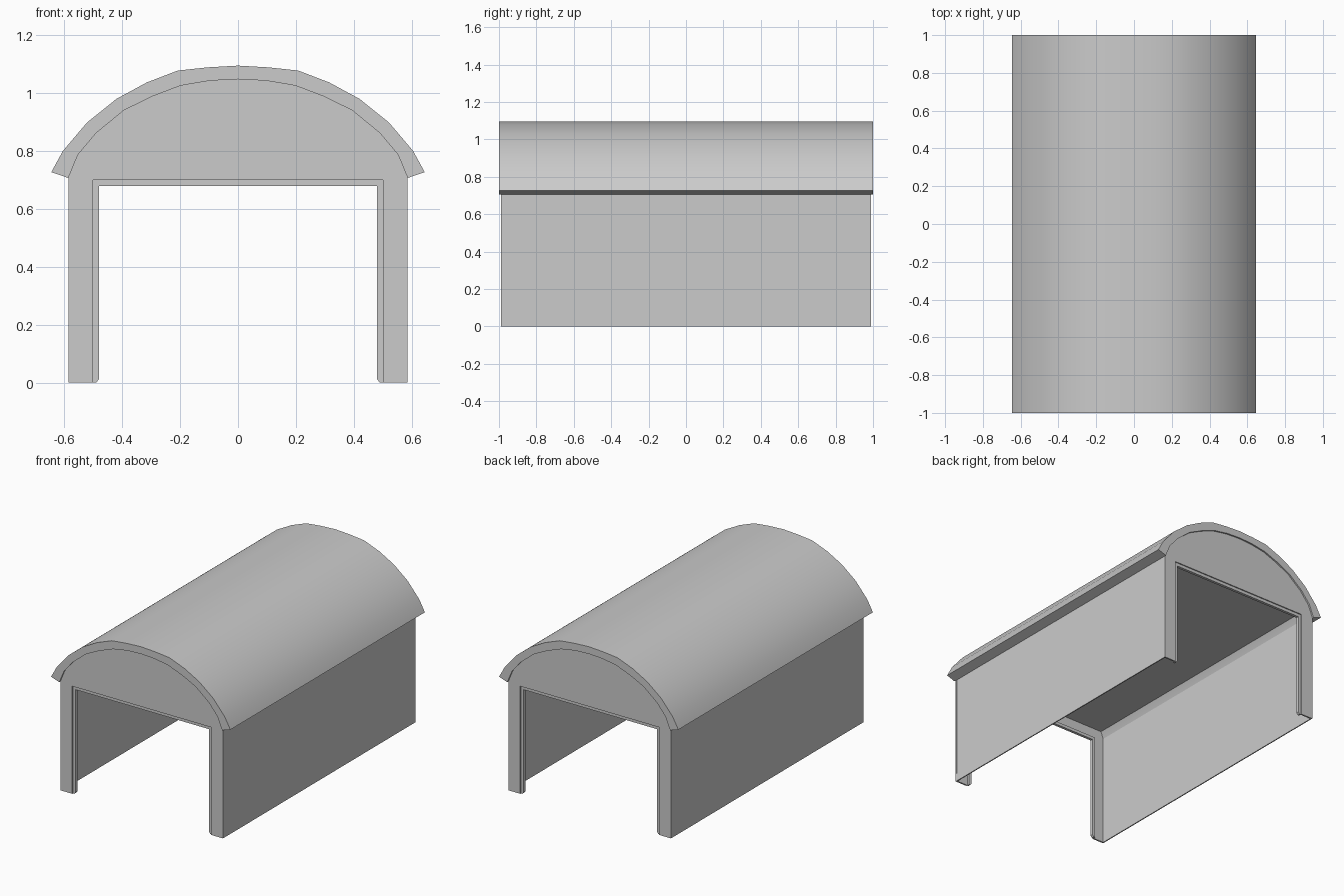
import bpy, bmesh
from math import radians

if "Cube" in bpy.data.objects:
    bpy.data.objects.remove(bpy.data.objects["Cube"])

grey = bpy.data.materials.new("light grey")
grey.use_nodes = True
colour = (0.6, 0.6, 0.6, 1)
grey.diffuse_color = colour
grey.node_tree.nodes["Principled BSDF"].inputs["Base Color"].default_value = colour


def mirrored(half):
    """Close a half outline, listed from left edge to centre, across x = 0."""
    return half + [(-x, z) for x, z in reversed(half) if x != 0]


def extrude(name, outline, y0, y1, smooth=False):
    """Sweep an x-z outline along y into a solid."""
    bm = bmesh.new()
    face = bm.faces.new([bm.verts.new((x, y0, z)) for x, z in outline])
    swept = bmesh.ops.extrude_face_region(bm, geom=[face])["geom"]
    verts = [v for v in swept if isinstance(v, bmesh.types.BMVert)]
    bmesh.ops.translate(bm, verts=verts, vec=(0, y1 - y0, 0))
    bmesh.ops.recalc_face_normals(bm, faces=bm.faces)
    mesh = bpy.data.meshes.new(name)
    bm.to_mesh(mesh)
    bm.free()
    mesh.materials.append(grey)
    obj = bpy.data.objects.new(name, mesh)
    bpy.context.collection.objects.link(obj)
    if smooth:
        bpy.ops.object.select_all(action="DESELECT")
        obj.select_set(True)
        bpy.context.view_layer.objects.active = obj
        bpy.ops.object.shade_smooth_by_angle(angle=radians(30))
    return obj


# Arched profiles
outer = mirrored([(-.645, .727), (-.605, .80), (-.522, .898), (-.42, .98),
                  (-.315, 1.037), (-.208, 1.078), (-.105, 1.089), (0, 1.095)])
inner = mirrored([(-.586, .707), (-.553, .787), (-.49, .862), (-.395, .94),
                  (-.298, .988), (-.198, 1.026), (-.098, 1.043), (0, 1.048)])

# Roof shell
extrude("roof", outer + inner[::-1], -1, 1, smooth=True)

# Flat ceiling and thin side walls
extrude("ceiling", [(-.58, .77), (.58, .77), (.55, .785), (-.55, .785)], -.98, .98)
for side, name in ((-1, "right_wall"), (1, "left_wall")):
    extrude(name, [(side * .578, 0), (side * .585, 0),
                   (side * .585, .775), (side * .578, .775)], -.985, .985)

# End frames with a doorway, each with a narrow recessed trim
doorway = mirrored([(-.50, 0), (-.50, .70)])
trim = mirrored([(-.49, 0), (-.48, .012), (-.48, .68)])
for side, name in ((-1, "front"), (1, "back")):
    extrude(name + "_gable", [(-.585, 0)] + inner + [(.585, 0)] + doorway[::-1],
            side * .98, side * .99)
    extrude(name + "_door_trim", doorway + trim[::-1], side * .965, side * .983)
